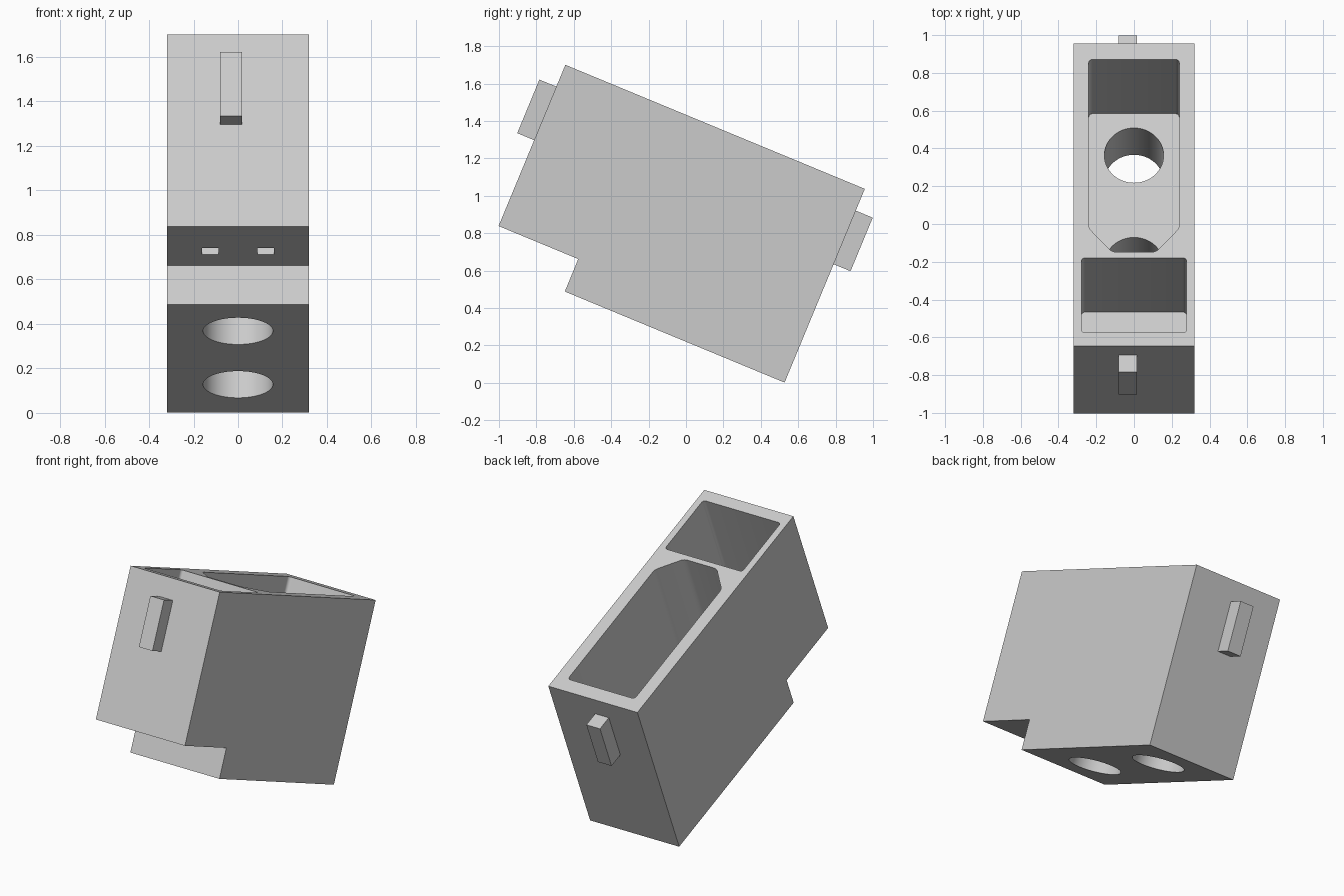
import bpy, bmesh
from math import radians, cos, sin, pi
from mathutils import Matrix, Vector

cube = bpy.data.objects.get("Cube")
if cube:
    bpy.data.objects.remove(cube, do_unlink=True)

# One plain grey plastic
grey = bpy.data.materials.new("light_grey_plastic")
grey.use_nodes = True
colour = (0.6, 0.6, 0.6, 1)
grey.diffuse_color = colour
grey.node_tree.nodes["Principled BSDF"].inputs["Base Color"].default_value = colour

# Tilted frame: origin on the top front edge, y along the length, z out of the top
TILT = Matrix.Translation((0, -0.645, 1.70)) @ Matrix.Rotation(radians(-22.5), 4, 'X')
LENGTH, HEIGHT, HALF_W, FLOOR = 1.733, 1.121, 0.32, -0.75


def prism(name, outline, direction, rounded=0):
    """Extrude a flat outline along a direction, optionally rounding its long edges."""
    bm = bmesh.new()
    face = bm.faces.new([bm.verts.new(p) for p in outline])
    ext = bmesh.ops.extrude_face_region(bm, geom=[face])
    verts = [g for g in ext["geom"] if isinstance(g, bmesh.types.BMVert)]
    bmesh.ops.translate(bm, verts=verts, vec=direction)
    if rounded:
        way = Vector(direction).normalized()
        edges = [e for e in bm.edges
                 if abs((e.verts[0].co - e.verts[1].co).normalized().dot(way)) > 0.99]
        bmesh.ops.bevel(bm, geom=edges, offset=rounded, segments=4,
                        profile=0.5, affect='EDGES')
    bmesh.ops.recalc_face_normals(bm, faces=bm.faces)
    mesh = bpy.data.meshes.new(name)
    bm.to_mesh(mesh)
    bm.free()
    mesh.materials.append(grey)
    obj = bpy.data.objects.new(name, mesh)
    obj.matrix_world = TILT
    bpy.context.collection.objects.link(obj)
    return obj


def box(name, x0, x1, y0, y1, z0, z1, rounded=0):
    return prism(name, [(x0, y0, z0), (x1, y0, z0), (x1, y1, z0), (x0, y1, z0)],
                 (0, 0, z1 - z0), rounded)


# Housing: stepped side profile across the width
step_y, step_z = 0.461, -0.933
side = [(0, 0), (LENGTH, 0), (LENGTH, -HEIGHT), (step_y, -HEIGHT),
        (step_y, step_z), (0, step_z)]
housing = prism("housing", [(-HALF_W, y, z) for y, z in side], (2 * HALF_W, 0, 0))

# Front pocket, and long rear pocket with a chamfered front end
cutters = [box("front_pocket", -0.278, 0.278, 0.076, 0.504, FLOOR, 0.1, 0.018)]
half = [(0.117, 0.538), (0.24, 0.675), (0.24, 1.641)]
plan = half + [(-x, y) for x, y in reversed(half)]
cutters.append(prism("rear_pocket", [(x, y, FLOOR) for x, y in plan],
                     (0, 0, 0.1 - FLOOR), 0.02))

# Two round holes through the rear pocket floor
for y in (0.775, 1.402):
    ring = [(0.157 * cos(i * pi / 32), y + 0.157 * sin(i * pi / 32), -HEIGHT - 0.1)
            for i in range(64)]
    cutters.append(prism("round_hole", ring, (0, 0, HEIGHT + 0.1 + FLOOR + 0.05)))

# Two small square pin holes through the front pocket floor
for x in (-0.125, 0.125):
    cutters.append(box("pin_hole", x - 0.037, x + 0.037, 0.255, 0.33,
                       step_z - 0.1, FLOOR + 0.05))

bpy.context.view_layer.objects.active = housing
for cutter in cutters:
    mod = housing.modifiers.new(cutter.name, 'BOOLEAN')
    mod.operation = 'DIFFERENCE'
    mod.solver = 'EXACT'
    mod.object = cutter
    bpy.ops.object.modifier_apply(modifier=mod.name)
    bpy.data.objects.remove(cutter, do_unlink=True)

bpy.ops.object.select_all(action='DESELECT')
housing.select_set(True)
bpy.ops.object.shade_smooth_by_angle(angle=radians(30))

# Retaining tabs on both ends
for name, y0, y1 in (("front_tab", -0.098, 0.02),
                     ("rear_tab", LENGTH - 0.02, LENGTH + 0.098)):
    box(name, -0.081, 0.017, y0, y1, -0.436, -0.126)
